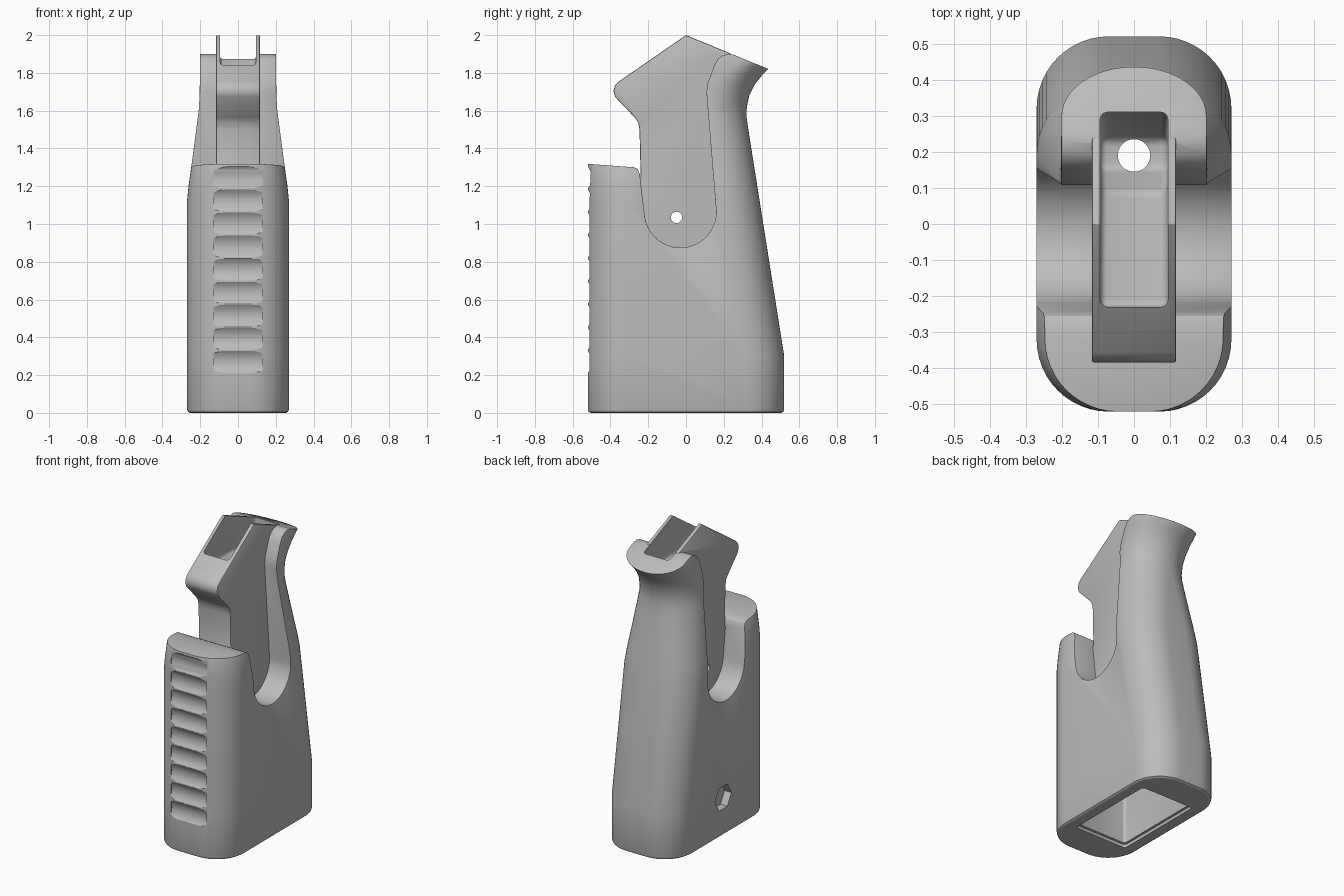
import bpy, bmesh
from math import sin, cos, pi, radians
from mathutils import Matrix, Vector

if "Cube" in bpy.data.objects:
    bpy.data.objects.remove(bpy.data.objects["Cube"])

grey = bpy.data.materials.new("matte grey")
grey.use_nodes = True
grey.diffuse_color = (0.5, 0.5, 0.5, 1)
grey.node_tree.nodes["Principled BSDF"].inputs["Base Color"].default_value = (0.5, 0.5, 0.5, 1)


def to_object(name, bm):
    bmesh.ops.recalc_face_normals(bm, faces=bm.faces)
    mesh = bpy.data.meshes.new(name)
    bm.to_mesh(mesh)
    bm.free()
    mesh.materials.append(grey)
    obj = bpy.data.objects.new(name, mesh)
    bpy.context.collection.objects.link(obj)
    return obj


def loft(name, rings):
    bm = bmesh.new()
    loops = [[bm.verts.new(p) for p in ring] for ring in rings]
    n = len(loops[0])
    for a, b in zip(loops, loops[1:]):
        for i in range(n):
            j = (i + 1) % n
            bm.faces.new((a[i], a[j], b[j], b[i]))
    bm.faces.new(loops[0])
    bm.faces.new(loops[-1])
    return to_object(name, bm)


def prism(name, profile, half):
    """Extrude a (y, z) outline across x."""
    return loft(name, [[(x, y, z) for y, z in profile] for x in (-half, half)])


def cylinder(name, centre, radius, length, axis="X", sides=40):
    bm = bmesh.new()
    bmesh.ops.create_cone(bm, cap_ends=True, segments=sides, radius1=radius,
                          radius2=radius, depth=length)
    if axis == "X":
        bm.transform(Matrix.Rotation(pi / 2, 4, "Y"))
    bm.transform(Matrix.Translation(Vector(centre)))
    return to_object(name, bm)


def apply(obj, mod):
    bpy.context.view_layer.objects.active = obj
    bpy.ops.object.modifier_apply(modifier=mod.name)


def combine(obj, other, operation="DIFFERENCE"):
    mod = obj.modifiers.new("combine", "BOOLEAN")
    mod.operation, mod.object, mod.solver = operation, other, "EXACT"
    apply(obj, mod)
    bpy.data.objects.remove(other)


def bevel(obj, width, segments=2):
    mod = obj.modifiers.new("bevel", "BEVEL")
    mod.width, mod.segments, mod.angle_limit = width, segments, radians(40)
    apply(obj, mod)


def lerp_table(table, z):
    for (z0, v0), (z1, v1) in zip(table, table[1:]):
        if z <= z1:
            return v0 + (v1 - v0) * (z - z0) / (z1 - z0)
    return table[-1][1]


def section(z, half, front, back, radius=0.2, steps=12):
    """Rounded rectangle ring at height z."""
    r = min(radius, half - 0.004)
    ring = []
    for k, (sx, y) in enumerate(((1, back), (-1, back), (-1, front), (1, front))):
        cy = y - r if y == back else y + r
        for i in range(steps + 1):
            a = pi / 2 * (k + i / steps)
            ring.append((sx * (half - r) + r * cos(a), cy + r * sin(a), z))
    return ring


# Grip body: rounded sections following the back line and the side taper
back_line = [(0, 0.52), (0.3, 0.52), (1.5, 0.33), (1.57, 0.32), (1.62, 0.322), (1.68, 0.335),
             (1.74, 0.365), (1.79, 0.405), (1.83, 0.445), (1.9, 0.52)]
side_line = [(0, 0.27), (1.12, 0.27), (1.2, 0.262), (1.32, 0.245), (1.6, 0.208), (1.68, 0.203), (2, 0.2)]
heights = sorted({z for z, _ in back_line + side_line if 0.02 < z < 1.9} | {0.02, 1.9})
rings = [section(0, 0.255, -0.505, 0.505, 0.185), section(0.006, 0.265, -0.515, 0.515, 0.195)]
rings += [section(z, lerp_table(side_line, z), -0.52, lerp_table(back_line, z)) for z in heights]
grip = loft("grip_body", rings)

# Side slots and the open space above the front shoulder
arc = [(-0.03 + 0.19 * cos(a), 1.065 + 0.19 * sin(a))
       for a in [pi + 0.15 + (pi - 0.15) * i / 20 for i in range(21)]]
slot = [(-0.7, 1.332), (-0.275, 1.3), (-0.255, 1.29), (-0.245, 1.265)] + arc
slot += [(0.108, 1.7), (0.115, 1.745), (0.15, 1.84), (0.17, 1.875), (0.195, 1.892), (0.225, 1.9),
         (0.25, 1.897), (0.7, 1.713), (0.7, 2.4), (-0.7, 2.4)]
combine(grip, prism("slot_cutter", slot, 0.6))
bevel(grip, 0.012)

# Finger grooves down the front
for k in range(9):
    groove = cylinder("groove_cutter", (0, -0.595, 0.27 + 0.122 * k), 0.095, 0.26, sides=48)
    combine(grip, groove)

# Central tang standing in the slot
tang_profile = [(0, 2), (-0.355, 1.755), (-0.375, 1.735), (-0.384, 1.705), (-0.375, 1.672),
                (-0.272, 1.565), (-0.252, 1.535), (-0.246, 1.495), (-0.24, 1.25),
                (-0.26, 1.2), (-0.26, 0.8), (0.24, 0.8), (0.24, 1.901)]
tang = prism("tang", tang_profile, 0.117)
bevel(tang, 0.007)
combine(grip, tang, "UNION")

# Pocket open at the top of the tang, falling towards the passage
pocket = prism("pocket_cutter", [(-0.23, 2.3), (-0.23, 1.74), (0.09, 1.74), (0.15, 1.6),
                                 (0.235, 1.6), (0.31, 1.76), (0.31, 2.3)], 0.094)
bevel(pocket, 0.02, 3)
combine(grip, pocket)

# Hollow base, narrowing up to the passage
base = [section(z, hx, y0, y1, 0.02, 3) for z, hx, y0, y1 in
        ((-0.1, 0.19, -0.31, 0.31), (0.02, 0.19, -0.31, 0.31), (0.021, 0.175, -0.295, 0.295),
         (0.5, 0.175, -0.295, 0.295), (0.8, 0.06, 0.1, 0.25))]
combine(grip, loft("base_cutter", base))
combine(grip, cylinder("passage_cutter", (0, 0.19, 1.2), 0.045, 1.0, "Z"))

# Cross holes and the nut recess
combine(grip, cylinder("pin_cutter", (0, -0.05, 1.035), 0.03, 1))
combine(grip, cylinder("bolt_cutter", (0, 0, 0.25), 0.048, 1))
combine(grip, cylinder("nut_cutter", (-0.27, 0, 0.25), 0.085, 0.1, sides=6))

bpy.ops.object.select_all(action="DESELECT")
grip.select_set(True)
bpy.context.view_layer.objects.active = grip
bpy.ops.object.shade_smooth_by_angle(angle=radians(30))
